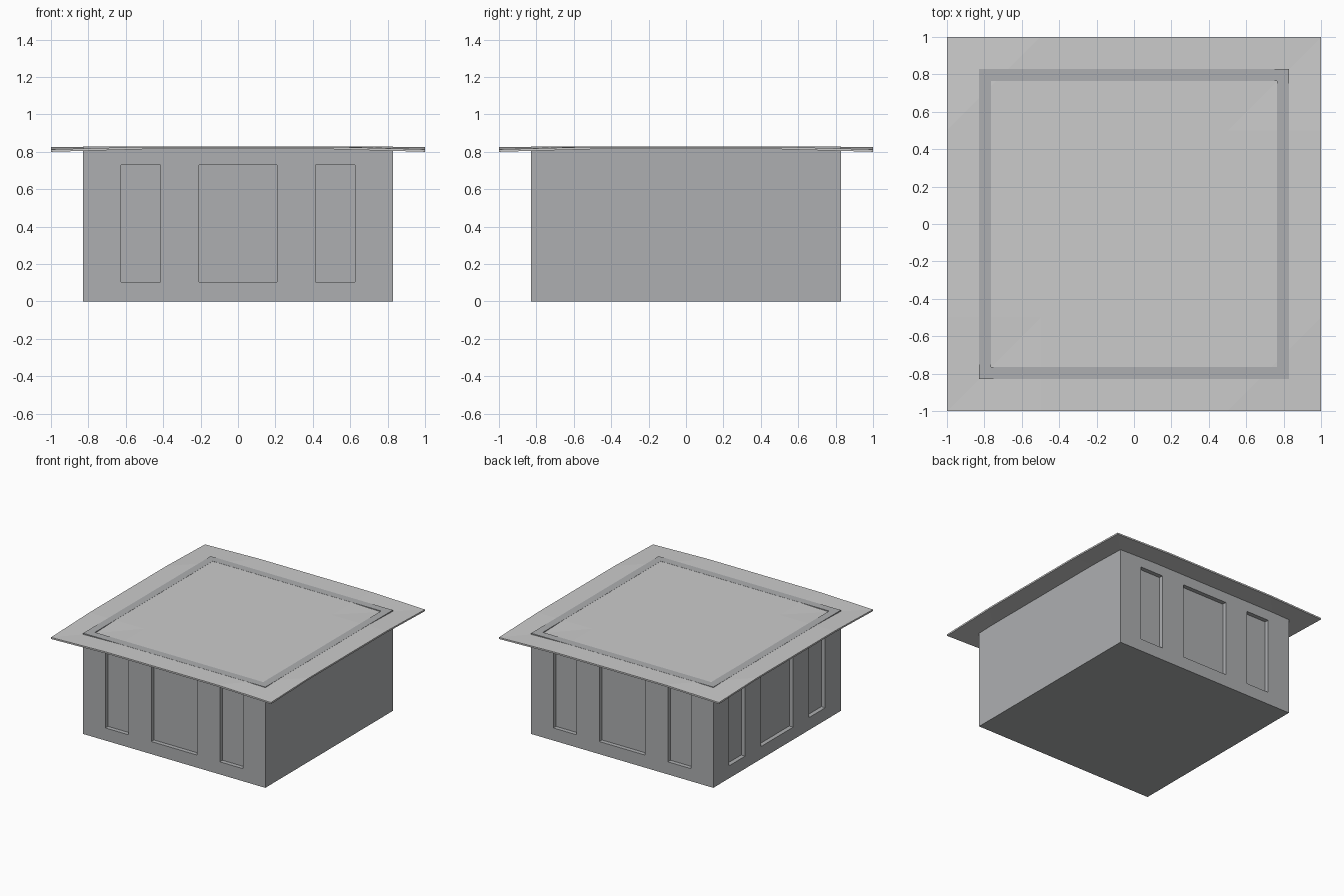
import bpy, bmesh
from mathutils import Matrix, Vector

if "Cube" in bpy.data.objects:
    bpy.data.objects.remove(bpy.data.objects["Cube"])

H, TOP = 0.828, 0.828      # half width of the walls, wall height
INNER, DEPTH = 0.765, 0.035  # inner wall face, panel recess depth


def add_box(bm, lo, hi, rot=None):
    lo, hi = Vector(lo), Vector(hi)
    m = Matrix.Translation((lo + hi) / 2) @ Matrix.Diagonal((*(hi - lo), 1))
    bmesh.ops.create_cube(bm, size=1, matrix=(rot or Matrix()) @ m)


def make_object(name, bm):
    bmesh.ops.recalc_face_normals(bm, faces=bm.faces)
    mesh = bpy.data.meshes.new(name)
    bm.to_mesh(mesh)
    bm.free()
    ob = bpy.data.objects.new(name, mesh)
    bpy.context.collection.objects.link(ob)
    return ob


# Walls: solid block, hollowed below
bm = bmesh.new()
add_box(bm, (-H, -H, 0), (H, H, TOP))
walls = make_object("walls", bm)
mat = bpy.data.materials.new("dark_grey")
mat.diffuse_color = (0.42, 0.43, 0.44, 1)
mat.use_nodes = True
mat.node_tree.nodes["Principled BSDF"].inputs["Base Color"].default_value = mat.diffuse_color
walls.data.materials.append(mat)

# Cutter: cavity plus three window recesses on front, left and back
bm = bmesh.new()
add_box(bm, (-INNER, -INNER, 0.06), (INNER, INNER, 1.2))
for angle in (0, -90, 180):
    rot = Matrix.Rotation(angle * 3.14159265 / 180, 4, 'Z')
    for x0, x1 in ((-0.625, -0.415), (-0.208, 0.208), (0.415, 0.625)):
        add_box(bm, (x0, -H - 0.1, 0.103), (x1, -H + DEPTH, 0.73), rot)
cutter = make_object("wall_cutter", bm)
cutter.hide_render = True
cut = walls.modifiers.new("recesses", 'BOOLEAN')
cut.operation = 'DIFFERENCE'
cut.solver = 'EXACT'
cut.object = cutter
bpy.context.view_layer.objects.active = walls
bpy.ops.object.modifier_apply(modifier=cut.name)
bpy.data.objects.remove(cutter)

# Roof plate: thin 4 x 4 grid with drooping corners
bm = bmesh.new()
levels = []
for z in (0.814, 0.827):
    grid = [[bm.verts.new((i / 2 - 1, j / 2 - 1,
                           z - (0.014 if i in (0, 4) and j in (0, 4) else 0)))
             for j in range(5)] for i in range(5)]
    for i in range(4):
        for j in range(4):
            a, b, c, d = grid[i][j], grid[i + 1][j], grid[i + 1][j + 1], grid[i][j + 1]
            bm.faces.new((a, b, c))
            bm.faces.new((a, c, d))
    levels.append(grid)
low, high = levels
ring = ([(i, 0) for i in range(4)] + [(4, j) for j in range(4)]
        + [(4 - i, 4) for i in range(4)] + [(0, 4 - j) for j in range(4)])
for (i, j), (k, l) in zip(ring, ring[1:] + ring[:1]):
    bm.faces.new((low[i][j], low[k][l], high[k][l], high[i][j]))
make_object("roof_plate", bm)
